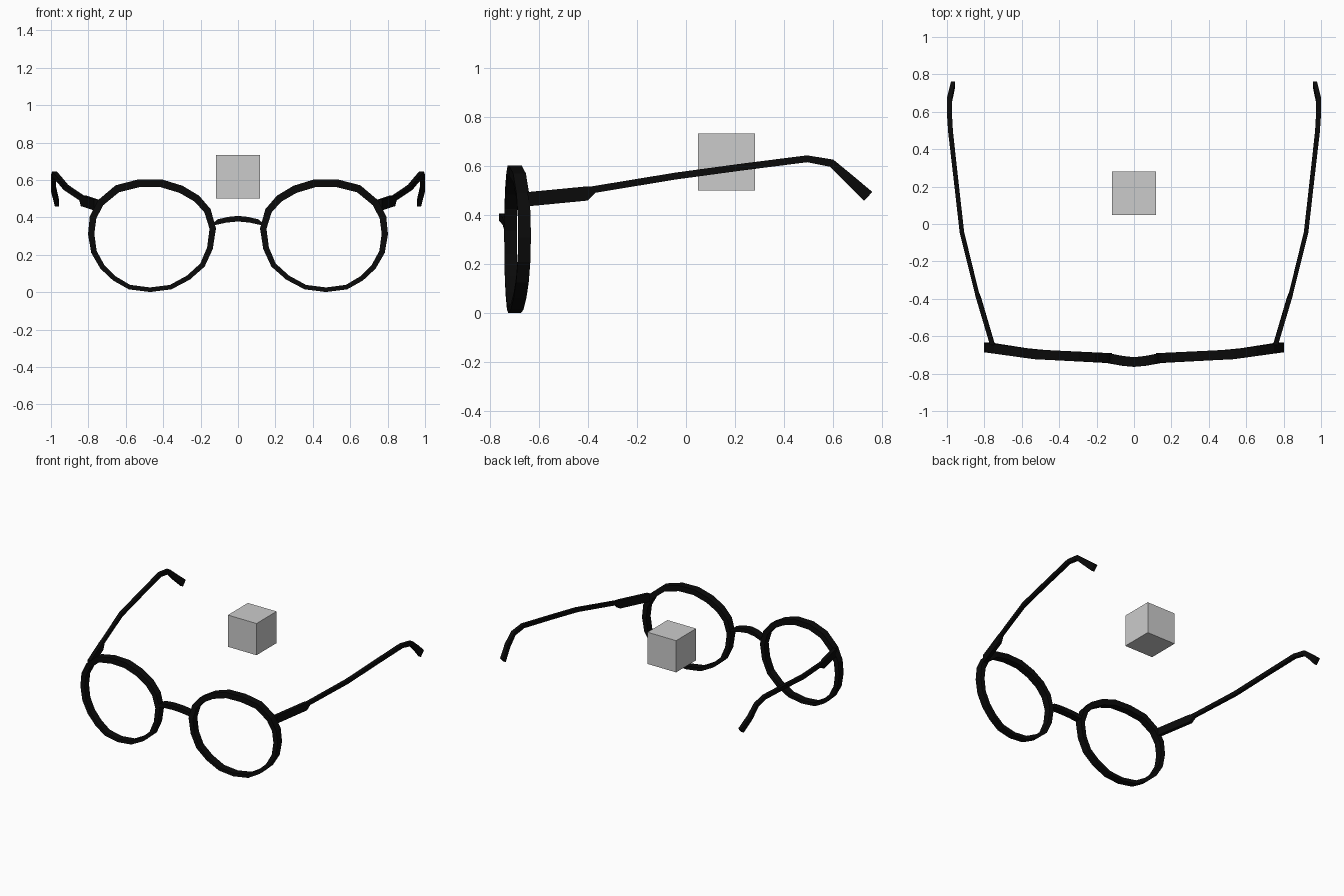
import bpy, bmesh
from mathutils import Vector

if "Cube" in bpy.data.objects:
    bpy.data.objects.remove(bpy.data.objects["Cube"])


def material(name, v):
    m = bpy.data.materials.new(name)
    m.diffuse_color = (v, v, v, 1)
    m.use_nodes = True
    m.node_tree.nodes["Principled BSDF"].inputs["Base Color"].default_value = m.diffuse_color
    return m


BLACK = material("black plastic", 0.003)
GREY = material("light grey", 0.6)


def sweep(name, rings, closed=False, mirror=False):
    """Skin a list of four-point cross-sections into a bar."""
    bm = bmesh.new()
    loops = [[bm.verts.new(p) for p in r] for r in rings]
    n = len(loops)
    for i in range(n if closed else n - 1):
        a, b = loops[i], loops[(i + 1) % n]
        for k in range(4):
            j = (k + 1) % 4
            bm.faces.new((a[k], a[j], b[j], b[k]))
    if not closed:
        bm.faces.new(loops[0])
        bm.faces.new(loops[-1])
    bmesh.ops.recalc_face_normals(bm, faces=bm.faces)
    if mirror:
        other = bmesh.ops.duplicate(bm, geom=bm.verts[:] + bm.edges[:] + bm.faces[:])["geom"]
        for v in other:
            if isinstance(v, bmesh.types.BMVert):
                v.co.x *= -1
        bmesh.ops.reverse_faces(bm, faces=[f for f in other if isinstance(f, bmesh.types.BMFace)])
    me = bpy.data.meshes.new(name)
    bm.to_mesh(me)
    bm.free()
    me.materials.append(BLACK)
    ob = bpy.data.objects.new(name, me)
    bpy.context.collection.objects.link(ob)
    return ob


def front_y(x):
    """Wrap-around curve of the front frame."""
    pts = [(0.0, -0.735), (0.13, -0.717), (0.53, -0.697), (0.85, -0.65)]
    for (x0, y0), (x1, y1) in zip(pts, pts[1:]):
        if x <= x1:
            return y0 + (y1 - y0) * (x - x0) / (x1 - x0)
    return pts[-1][1]


def section(c, side, up):
    return [c - side - up, c + side - up, c + side + up, c - side + up]


# Rims: low-poly rounds, thicker at the top
outline = [(.47, .013), (.36, .027), (.265, .078), (.19, .145), (.15, .235), (.135, .34),
           (.163, .435), (.22, .5), (.305, .55), (.41, .582), (.53, .582), (.645, .553),
           (.735, .478), (.775, .4), (.785, .31), (.77, .215), (.725, .135), (.66, .073), (.58, .027)]
rings = []
for i, (x, z) in enumerate(outline):
    p, q = outline[i - 1], outline[(i + 1) % len(outline)]
    normal = Vector((q[1] - p[1], 0, p[0] - q[0])).normalized()
    t = 0.012 + 0.009 * z / 0.58
    rings.append(section(Vector((x, front_y(x), z)), Vector((0, 0.026, 0)), normal * t))
sweep("rims", rings, closed=True, mirror=True)

# Bridge: shallow arch between the rims
arch = [(-.14, -.717, .355), (-.115, -.722, .374), (-.06, -.732, .387), (0, -.738, .393),
        (.06, -.732, .387), (.115, -.722, .374), (.14, -.717, .355)]
sweep("bridge", [section(Vector(p), Vector((0, .026, 0)), Vector((-p[0] * .05, 0, .015))) for p in arch])


def arm(name, path):
    """Bar along y; each entry is x, y, z, half width, half height."""
    rings = []
    for i, (x, y, z, w, h) in enumerate(path):
        p, q = path[max(i - 1, 0)], path[min(i + 1, len(path) - 1)]
        up = Vector((0, p[2] - q[2], q[1] - p[1])).normalized()
        rings.append(section(Vector((x, y, z)), Vector((w, 0, 0)), up * h))
    sweep(name, rings, mirror=True)


# Hinge blocks and slim temples with drooping ear tips
arm("hinge_blocks", [(.757, -.645, .466, .013, .029), (.828, -.405, .489, .013, .029),
                     (.838, -.375, .506, .011, .014)])
arm("temples", [(.836, -.385, .504, .011, .014), (.92, -.045, .56, .012, .014),
                (.95, .22, .596, .012, .014), (.981, .495, .631, .013, .014),
                (.987, .595, .613, .013, .016), (.986, .665, .55, .013, .02),
                (.968, .744, .477, .011, .025)])

# Floating grey cube
bpy.ops.mesh.primitive_cube_add(size=0.233, location=(0, 0.165, 0.617))
cube = bpy.context.object
cube.name = "grey_cube"
cube.data.materials.append(GREY)
